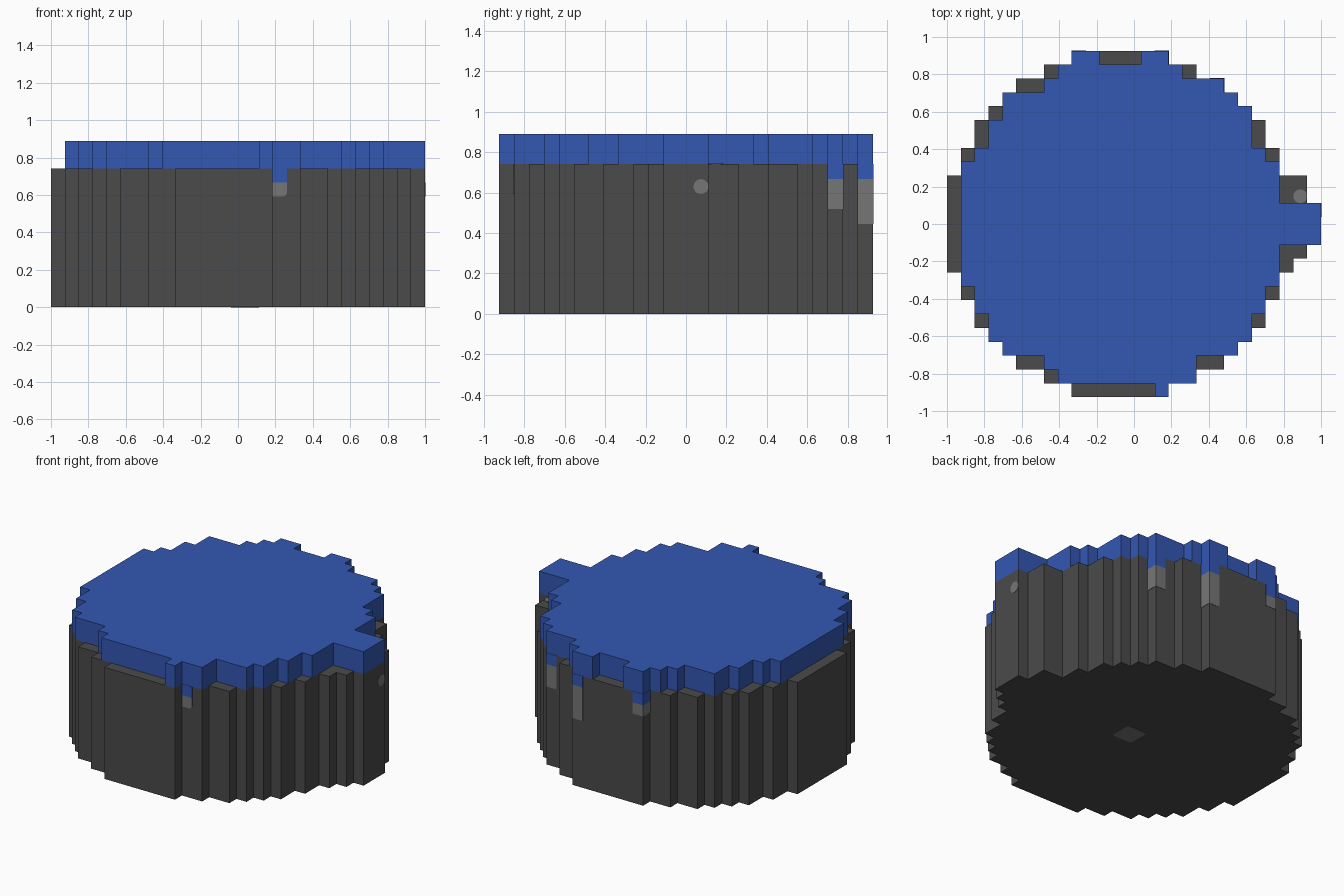
import bpy
import bmesh

UNIT = 2 / 27
BODY_TOP, COVER_TOP = 10 * UNIT, 12 * UNIT

cube = bpy.data.objects.get("Cube")
if cube:
    bpy.data.objects.remove(cube, do_unlink=True)


def make_material(name, rgb):
    mat = bpy.data.materials.new(name)
    mat.use_nodes = True
    mat.diffuse_color = (*rgb, 1)
    mat.node_tree.nodes["Principled BSDF"].inputs["Base Color"].default_value = (*rgb, 1)
    return mat


BLUE = make_material("blue", (0.033, 0.095, 0.45))
DARK = make_material("dark_grey", (0.069, 0.069, 0.069))
LIGHT = make_material("light_grey", (0.18, 0.18, 0.18))


def finish(bm, name, mat):
    bmesh.ops.recalc_face_normals(bm, faces=bm.faces)
    mesh = bpy.data.meshes.new(name)
    bm.to_mesh(mesh)
    bm.free()
    mesh.materials.append(mat)
    obj = bpy.data.objects.new(name, mesh)
    bpy.context.collection.objects.link(obj)
    return obj


def col_x(i):
    return -1 + i * UNIT


def row_y(j):
    return (12.5 - j) * UNIT


def stepped_slab(name, rows, bottom, top, mat):
    """Extrude a grid-cell outline; each row holds (start, end) column spans."""
    bm = bmesh.new()
    for j, spans in enumerate(rows):
        for start, end in spans:
            for i in range(start, end):
                corners = [(i, j), (i, j + 1), (i + 1, j + 1), (i + 1, j)]
                bm.faces.new([bm.verts.new((col_x(a), row_y(b), bottom)) for a, b in corners])
    bmesh.ops.remove_doubles(bm, verts=bm.verts, dist=UNIT / 10)
    grown = bmesh.ops.extrude_face_region(bm, geom=bm.faces[:])["geom"]
    for v in grown:
        if isinstance(v, bmesh.types.BMVert):
            v.co.z = top
    bmesh.ops.recalc_face_normals(bm, faces=bm.faces)
    bmesh.ops.dissolve_limit(bm, angle_limit=0.02, verts=bm.verts, edges=bm.edges)
    return finish(bm, name, mat)


def block(name, low, high, mat, round_edge=None, radius=0.02):
    """Box between two corners, optionally rounding the edges a rule picks."""
    bm = bmesh.new()
    bmesh.ops.create_cube(bm, size=1)
    for v in bm.verts:
        for k in range(3):
            v.co[k] = low[k] if v.co[k] < 0 else high[k]
    if round_edge:
        mid = [(a + b) / 2 for a, b in zip(low, high)]
        edges = [e for e in bm.edges if round_edge(e, mid)]
        bmesh.ops.bevel(bm, geom=edges, offset=radius, segments=4, profile=0.5, affect='EDGES')
    return finish(bm, name, mat)


def disc(name, location, axis, mat):
    bm = bmesh.new()
    bmesh.ops.create_cone(bm, cap_ends=True, segments=20, radius1=UNIT / 2,
                          radius2=UNIT / 2, depth=0.008)
    obj = finish(bm, name, mat)
    obj.location = location
    if axis == 'X':
        obj.rotation_euler.y = 1.5708
    return obj


# Body: stepped round drum with a small bump on the left side
body_rows = [(9, 16), (7, 18), (5, 20), (4, 21), (3, 22), (2, 23), (2, 23), (1, 24), (1, 24),
             (0, 26), (0, 26), (0, 27), (0, 27), (0, 27), (0, 26), (0, 25), (1, 24), (1, 24),
             (2, 23), (2, 23), (3, 22), (4, 21), (5, 20), (7, 18), (9, 16)]
stepped_slab("body", [[r] for r in body_rows], 0, BODY_TOP, DARK)

# Cover: slab with the rim cells nibbled away
cover_rows = [[r] for r in body_rows]
cover_rows[0] = [(9, 11), (14, 16)]
cover_rows[24] = [(15, 16)]
trimmed = {1: (8, 17), 2: (7, 20), 4: (4, 22), 5: (3, 22), 6: (3, 22), 7: (2, 23),
           17: (2, 23), 19: (3, 22), 22: (7, 18), 23: (8, 18)}
for j, span in trimmed.items():
    cover_rows[j] = [span]
for j in range(9, 16):
    cover_rows[j] = [(1, 27 if 11 <= j <= 13 else 24)]
stepped_slab("cover", cover_rows, BODY_TOP, COVER_TOP, BLUE)


# Drips: blue cell below the cover, then a light patch of varying length
def lower_left_edge(edge, mid):
    return all(v.co.x > mid[0] and v.co.z < mid[2] for v in edge.verts)


GROW = 0.002
drips = [("front", 16, 23, 1), ("back_left", 15, 0, 3), ("back_right", 9, 0, 1), ("side", 19, 2, 2)]
for name, i, j, length in drips:
    x0, x1 = col_x(i) - GROW, col_x(i + 1) + GROW
    y0, y1 = row_y(j + 1) - GROW, row_y(j) + GROW
    mid_z = BODY_TOP - UNIT
    block(name + "_drip", (x0, y0, mid_z), (x1, y1, BODY_TOP), BLUE)
    block(name + "_drip_tip", (x0, y0, mid_z - length * UNIT), (x1, y1, mid_z), LIGHT,
          lower_left_edge if name == "front" else None)

# Round marks on the bump, and a rounded pad under the body
disc("side_mark", (1 - 0.002, UNIT, 8.5 * UNIT), 'X', LIGHT)
disc("rim_mark", (col_x(25.5), row_y(10.5), BODY_TOP), 'Z', LIGHT)


def upright_edge(edge, mid):
    a, b = edge.verts
    return abs(a.co.z - b.co.z) > 0.001


cx = UNIT / 2
block("base_pad", (cx - UNIT, -UNIT, -0.002), (cx + UNIT, UNIT, 0.004), LIGHT, upright_edge)
